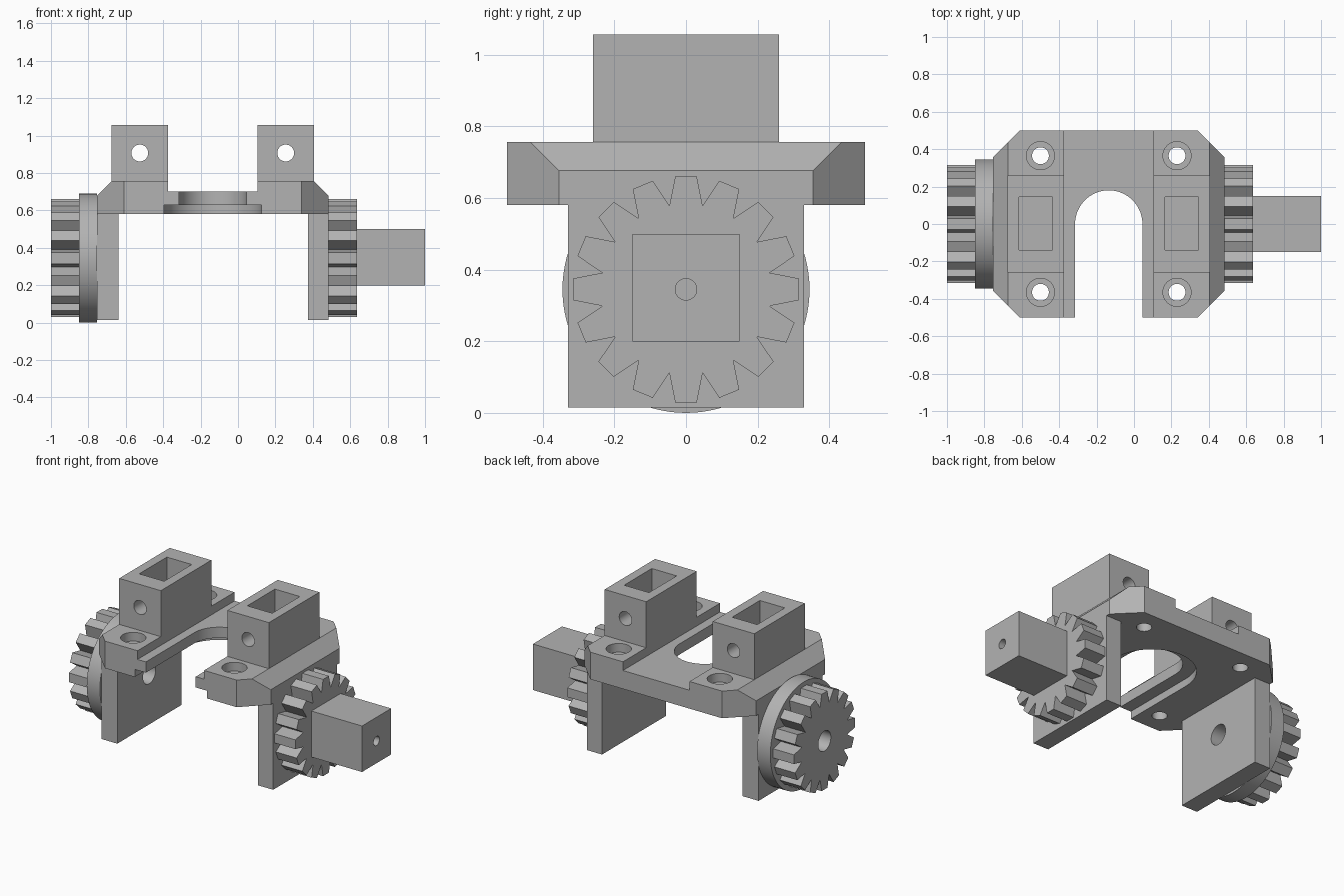
import bpy
import bmesh
import math
from mathutils import Vector

if "Cube" in bpy.data.objects:
    bpy.data.objects.remove(bpy.data.objects["Cube"], do_unlink=True)

grey = bpy.data.materials.new("plain grey")
grey.use_nodes = True
grey.diffuse_color = (0.45, 0.45, 0.45, 1)
grey.node_tree.nodes["Principled BSDF"].inputs["Base Color"].default_value = (0.45, 0.45, 0.45, 1)

MID = -0.135      # centre line of the bracket
AXLE = 0.345      # height of the gear axis
TO_3D = {"x": lambda a, b, h: Vector((h, a, b)),
         "y": lambda a, b, h: Vector((a, h, b)),
         "z": lambda a, b, h: Vector((a, b, h))}


def prism(name, pts, axis, lo, hi):
    """Extrude a 2D outline along an axis from lo to hi."""
    place = TO_3D[axis]
    bm = bmesh.new()
    base = bm.faces.new([bm.verts.new(place(a, b, lo)) for a, b in pts])
    ext = bmesh.ops.extrude_face_region(bm, geom=[base])["geom"]
    verts = [g for g in ext if isinstance(g, bmesh.types.BMVert)]
    bmesh.ops.translate(bm, verts=verts, vec=place(0, 0, hi - lo))
    bmesh.ops.recalc_face_normals(bm, faces=bm.faces)
    mesh = bpy.data.meshes.new(name)
    bm.to_mesh(mesh)
    bm.free()
    mesh.materials.append(grey)
    obj = bpy.data.objects.new(name, mesh)
    bpy.context.collection.objects.link(obj)
    return obj


def rect(a0, a1, b0, b1):
    return [(a0, b0), (a1, b0), (a1, b1), (a0, b1)]


def circle(a, b, r, n=48):
    return [(a + r * math.cos(math.tau * i / n), b + r * math.sin(math.tau * i / n))
            for i in range(n)]


def cut(obj, *cutters):
    """Subtract the cutters, then remove them."""
    for c in cutters:
        mod = obj.modifiers.new("cut", "BOOLEAN")
        mod.operation, mod.solver, mod.object = "DIFFERENCE", "EXACT", c
    deps = bpy.context.evaluated_depsgraph_get()
    mesh = bpy.data.meshes.new_from_object(obj.evaluated_get(deps))
    obj.modifiers.clear()
    obj.data = mesh
    for c in cutters:
        bpy.data.objects.remove(c, do_unlink=True)


def slot(r, z0, z1):
    """U-shaped cutter, open to the front."""
    arc = [(MID + r * math.cos(math.pi * i / 32), r * math.sin(math.pi * i / 32))
           for i in range(33)]
    return prism("slot_cutter", arc + [(MID - r, -0.7), (MID + r, -0.7)], "z", z0, z1)


def gear(name, x0, x1):
    pts = []
    for i in range(16):
        t = math.tau * i / 16
        for r, da in ((0.317, -0.095), (0.317, 0.095), (0.238, math.pi / 16)):
            pts.append((r * math.cos(t + da), AXLE + r * math.sin(t + da)))
    return prism(name, pts, "x", x0, x1)


parts = []

# Top plate: raised pads, recessed middle and chamfered sides
half = [(0.62, 0.58), (0.62, 0.677), (0.54, 0.757), (0.24, 0.757), (0.24, 0.70)]
outline = [(MID + x, z) for x, z in half] + [(MID - x, z) for x, z in reversed(half)]
plate = prism("top_plate", outline, "y", -0.5, 0.5)
cutters = [slot(0.18, 0.5, 0.9), slot(0.26, 0.5, 0.63)]
for sx in (-1, 1):
    for sy in (-1, 1):
        corner = [(0.475, 0.5), (0.62, 0.355), (0.82, 0.155), (0.82, 0.7), (0.275, 0.7)]
        cutters.append(prism("corner_cutter", [(MID + sx * x, sy * y) for x, y in corner],
                             "z", 0.5, 0.9))
        hx, hy = MID + sx * 0.365, sy * 0.365
        cutters.append(prism("bolt_cutter", circle(hx, hy, 0.045), "z", 0.5, 0.9))
        cutters.append(prism("counterbore_cutter", circle(hx, hy, 0.075), "z", 0.70, 0.9))
cut(plate, *cutters)
parts.append(plate)

# Towers with a top pocket and a cross hole
for side, sx in (("right", -1), ("left", 1)):
    cx = MID + sx * 0.39
    tower = prism(side + "_tower", rect(cx - 0.15, cx + 0.15, -0.26, 0.26), "z", 0.757, 1.057)
    cut(tower,
        prism("pocket_cutter", rect(cx - 0.09, cx + 0.09, -0.14, 0.145), "z", 0.78, 1.2),
        prism("pin_cutter", circle(cx, 0.907, 0.045), "y", -0.4, 0.4))
    parts.append(tower)

# Legs
right_leg = prism("right_leg", rect(-0.33, 0.33, 0.015, 0.58), "x", -0.755, -0.64)
left_leg = prism("left_leg", rect(-0.33, 0.33, 0.015, 0.58), "x", 0.375, 0.485)

# Flange and gears
flange = prism("flange_disc", circle(0, AXLE, 0.345, 96), "x", -0.85, -0.755)
right_gear = gear("right_gear", -1.0, -0.85)
left_gear = gear("left_gear", 0.485, 0.635)
for obj in (right_leg, flange, right_gear):
    cut(obj, prism("axle_cutter", circle(0, AXLE, 0.065), "x", -1.2, -0.5))

# Square drive block with a blind hole
block = prism("drive_block", rect(-0.15, 0.15, 0.2, 0.5), "x", 0.635, 1.0)
cut(block, prism("blind_cutter", circle(0, AXLE, 0.03), "x", 0.75, 1.2))
parts += [right_leg, left_leg, flange, right_gear, left_gear, block]

# Smooth the round walls, keep edges sharp
bpy.ops.object.select_all(action="DESELECT")
for obj in parts:
    obj.select_set(True)
bpy.context.view_layer.objects.active = plate
bpy.ops.object.shade_smooth_by_angle(angle=math.radians(20))
